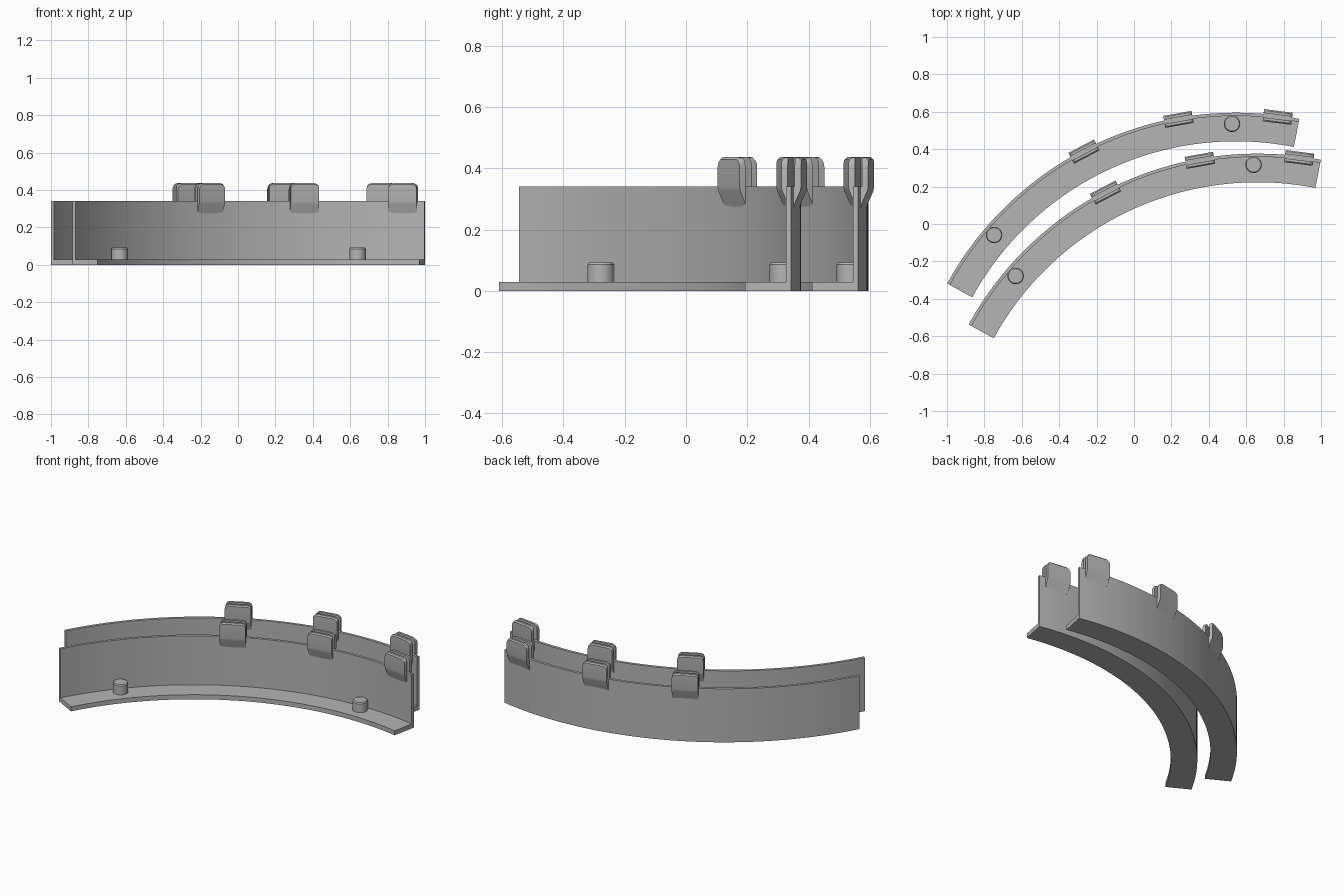
import bpy, bmesh, math

if "Cube" in bpy.data.objects:
    bpy.data.objects.remove(bpy.data.objects["Cube"])

# Shared dimensions of one curved rail
CX, CY = 0.545, -1.167           # arc centre
A0, A1 = 78.9, 151.2             # arc ends in degrees
R_IN, R_WALL, R_OUT = 1.609, 1.745, 1.762
FLANGE_Z, WALL_Z, TAB_Z = 0.029, 0.341, 0.436
TAB_HALF, TAB_ROUND = 0.077, 0.026

grey = bpy.data.materials.new("grey plastic")
grey.diffuse_color = (0.46, 0.46, 0.46, 1)
grey.use_nodes = True
grey.node_tree.nodes["Principled BSDF"].inputs["Base Color"].default_value = grey.diffuse_color


def finish(name, bm):
    bmesh.ops.recalc_face_normals(bm, faces=bm.faces)
    mesh = bpy.data.meshes.new(name)
    bm.to_mesh(mesh)
    bm.free()
    mesh.materials.append(grey)
    obj = bpy.data.objects.new(name, mesh)
    bpy.context.collection.objects.link(obj)
    bpy.context.view_layer.objects.active = obj
    obj.select_set(True)
    bpy.ops.object.shade_smooth_by_angle(angle=math.radians(30))
    obj.select_set(False)
    return obj


def loft(bm, rings):
    """Skin matching rings of points and cap both ends."""
    rows = [[bm.verts.new(p) for p in ring] for ring in rings]
    n = len(rows[0])
    for a, b in zip(rows, rows[1:]):
        for i in range(n):
            j = (i + 1) % n
            bm.faces.new((a[i], a[j], b[j], b[i]))
    bm.faces.new(rows[0])
    bm.faces.new(rows[-1])


def place(r, t, z, deg, ox, oy):
    """Radius r, tangent offset t and height z at an angle on the arc."""
    c, s = math.cos(math.radians(deg)), math.sin(math.radians(deg))
    return (CX + ox + r * c - t * s, CY + oy + r * s + t * c, z)


def tab_profile(top):
    """Forked clip section: two prongs flaring out of the wall."""
    ch = 0.007
    return [(1.746, 0.27), (1.742, 0.285), (1.724, 0.325), (1.721, 0.34),
            (1.721, top - ch), (1.721 + ch, top), (1.742, top),
            (1.742, WALL_Z), (1.765, WALL_Z), (1.765, top),
            (1.786 - ch, top), (1.786, top - ch), (1.786, 0.34),
            (1.783, 0.325), (1.765, 0.285), (1.761, 0.27)]


def build_rail(label, ox, oy):
    # L-shaped wall and flange swept along the arc
    section = [(R_IN, 0), (R_OUT, 0), (R_OUT, WALL_Z), (R_WALL, WALL_Z),
               (R_WALL, FLANGE_Z), (R_IN, FLANGE_Z)]
    steps = 64
    bm = bmesh.new()
    loft(bm, [[place(r, 0, z, A0 + (A1 - A0) * k / steps, ox, oy)
               for r, z in section] for k in range(steps + 1)])
    finish(label + "_curved_wall", bm)

    # Clips with rounded upper corners
    half = [(TAB_HALF - TAB_ROUND * (1 - math.cos(a)),
             TAB_Z - TAB_ROUND * (1 - math.sin(a)))
            for a in (math.pi / 2 * i / 5 for i in range(6))]
    stations = [(-t, h) for t, h in half] + [(t, h) for t, h in reversed(half)]
    for i, deg in enumerate((82.7, 100.1, 117.6)):
        bm = bmesh.new()
        loft(bm, [[place(r, t, z, deg, ox, oy) for r, z in tab_profile(h)]
                  for t, h in stations])
        finish(f"{label}_clip_{i + 1}", bm)

    # Round pegs with a small top chamfer
    for i, deg in enumerate((90.7, 139.4)):
        x, y, _ = place(1.703, 0, 0, deg, ox, oy)
        bm = bmesh.new()
        loft(bm, [[(x + r * math.cos(k * math.tau / 32),
                    y + r * math.sin(k * math.tau / 32), z) for k in range(32)]
                  for r, z in ((0.044, 0.02), (0.044, 0.085), (0.039, 0.092))])
        finish(f"{label}_peg_{i + 1}", bm)


build_rail("back", 0, 0)
build_rail("front", 0.115, -0.219)
